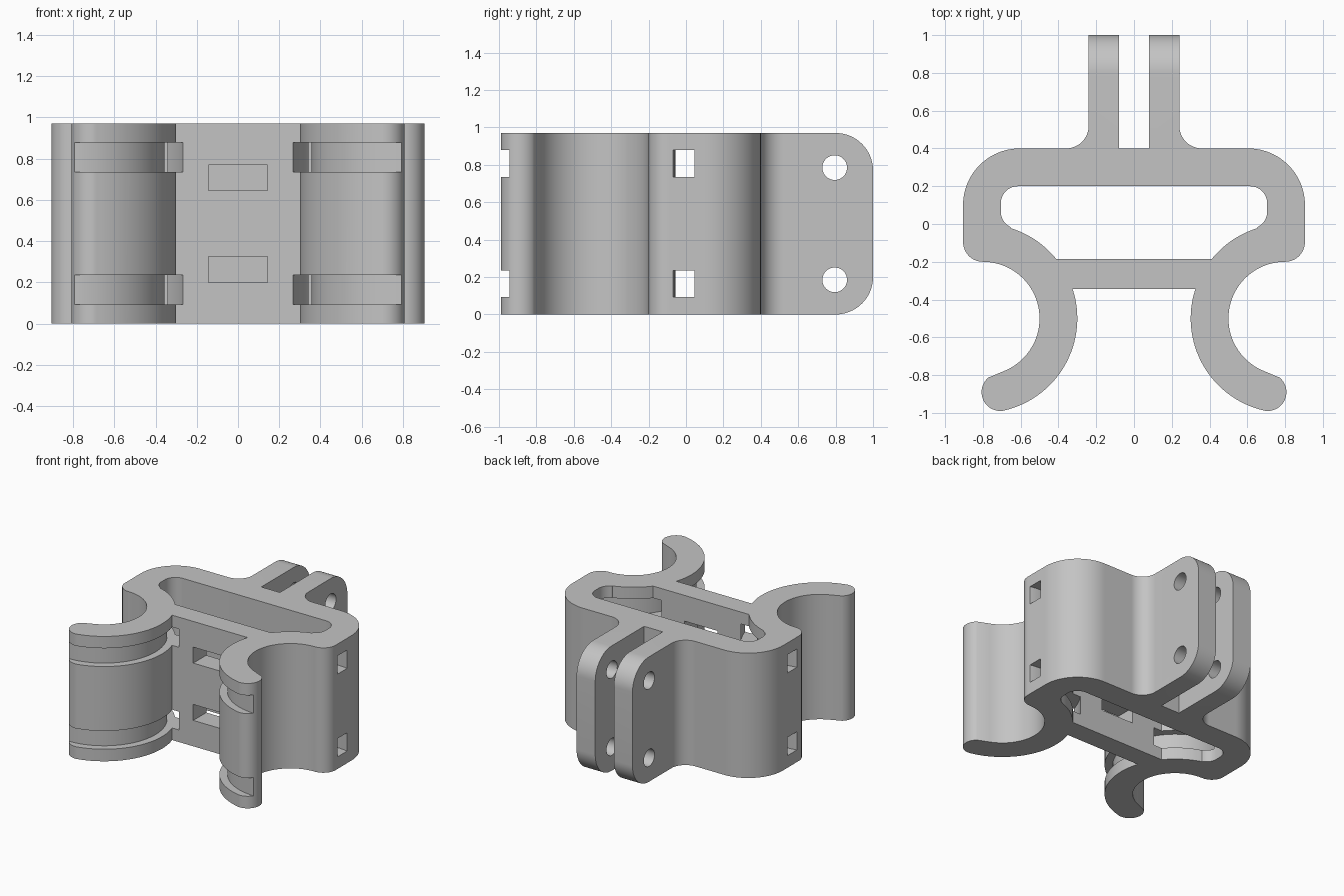
import bpy, bmesh
from math import sin, cos, radians

if "Cube" in bpy.data.objects:
    bpy.data.objects.remove(bpy.data.objects["Cube"], do_unlink=True)

HEIGHT = 0.97
TIE_LEVELS = (0.165, 0.807)      # heights of the strap channels
PIN_LEVELS = (0.185, 0.785)      # heights of the pin holes

grey = bpy.data.materials.new("plain_grey")
grey.use_nodes = True
grey.diffuse_color = (0.55, 0.55, 0.55, 1)
grey.node_tree.nodes["Principled BSDF"].inputs["Base Color"].default_value = (0.55, 0.55, 0.55, 1)


def arc(cx, cy, r, start, end, n=16):
    angles = [radians(start + (end - start) * i / n) for i in range(n + 1)]
    return [(cx + r * cos(a), cy + r * sin(a)) for a in angles]


def mirrored(half):
    return half + [(-x, y) for x, y in reversed(half)]


def box(x0, x1, y0, y1):
    return [(x0, y0), (x1, y0), (x1, y1), (x0, y1)]


def prism(name, points, low, high, axis="z"):
    """Extrude a closed profile along z (points are x,y) or x (points are y,z)."""
    def place(p, t):
        return (p[0], p[1], t) if axis == "z" else (t, p[0], p[1])
    bm = bmesh.new()
    bottom = [bm.verts.new(place(p, low)) for p in points]
    top = [bm.verts.new(place(p, high)) for p in points]
    bm.faces.new(bottom)
    bm.faces.new(top)
    for i in range(len(points)):
        j = (i + 1) % len(points)
        bm.faces.new((bottom[i], bottom[j], top[j], top[i]))
    bmesh.ops.recalc_face_normals(bm, faces=bm.faces)
    mesh = bpy.data.meshes.new(name)
    bm.to_mesh(mesh)
    bm.free()
    mesh.materials.append(grey)
    obj = bpy.data.objects.new(name, mesh)
    bpy.context.scene.collection.objects.link(obj)
    return obj


def combine(target, tool, operation="DIFFERENCE"):
    """Apply a boolean and discard the helper."""
    tool.hide_render = True
    mod = target.modifiers.new("cut", "BOOLEAN")
    mod.operation = operation
    mod.solver = "EXACT"
    mod.object = tool
    bpy.context.view_layer.update()
    graph = bpy.context.evaluated_depsgraph_get()
    result = bpy.data.meshes.new_from_object(target.evaluated_get(graph))
    target.modifiers.clear()
    target.data = result
    bpy.data.objects.remove(tool, do_unlink=True)


# Body outline: rear ears, rounded shoulder, clip socket, clip tip, outer clip curve
half = [(0.08, 0.4), (0.08, 1.0), (0.24, 1.0)]
half += arc(0.36, 0.52, 0.12, 180, 270)
half += arc(0.605, 0.1, 0.3, 90, 0, 24)
half += arc(0.8, -0.095, 0.105, 0, -90)[:-1]
half += arc(0.8, -0.5, 0.3, 90, 247, 40)
half += arc(0.707, -0.89, 0.1, 50, -103, 24)[:-1]
half += arc(0.8, -0.5, 0.5, 257, 161.94, 32)
bracket = prism("clip_bracket", mirrored(half), -0.1, HEIGHT + 0.1)

# Side silhouette rounds the ear corners and trims to height
side = [(-1.1, 0)] + arc(0.8, 0.2, 0.2, -90, 0)
side += arc(0.8, HEIGHT - 0.2, 0.2, 0, 90) + [(-1.1, HEIGHT)]
combine(bracket, prism("side_trim", side, -1.2, 1.2, "x"), "INTERSECT")

# Central cavity
hole = arc(0.615, 0.11, 0.09, 90, 0, 10) + arc(0.615, 0.065, 0.09, 0, -65, 8)
hole += arc(0.8, -0.5, 0.5, 107.5, 140.95, 14)
combine(bracket, prism("cavity", mirrored(hole), -0.2, HEIGHT + 0.2))

# Strap channels ringing each clip
for z in TIE_LEVELS:
    for sign in (-1, 1):
        ring = prism("strap_ring", arc(sign * 0.8, -0.5, 0.556, 0, 360, 96)[:-1], z - 0.071, z + 0.071)
        core = prism("strap_core", arc(sign * 0.8, -0.5, 0.443, 0, 360, 96)[:-1], z - 0.2, z + 0.2)
        combine(ring, core)
        combine(bracket, ring)

# Pin holes through both ears
for z in PIN_LEVELS:
    combine(bracket, prism("pin", arc(0.795, z, 0.066, 0, 360, 40)[:-1], -0.5, 0.5, "x"))

# Slots through the front plate
for z in (0.263, 0.708):
    combine(bracket, prism("slot", box(-0.143, 0.143, -0.45, -0.1), z - 0.062, z + 0.062))

bpy.ops.object.select_all(action="DESELECT")
bracket.select_set(True)
bpy.context.view_layer.objects.active = bracket
bpy.ops.object.shade_smooth_by_angle(angle=radians(30))
